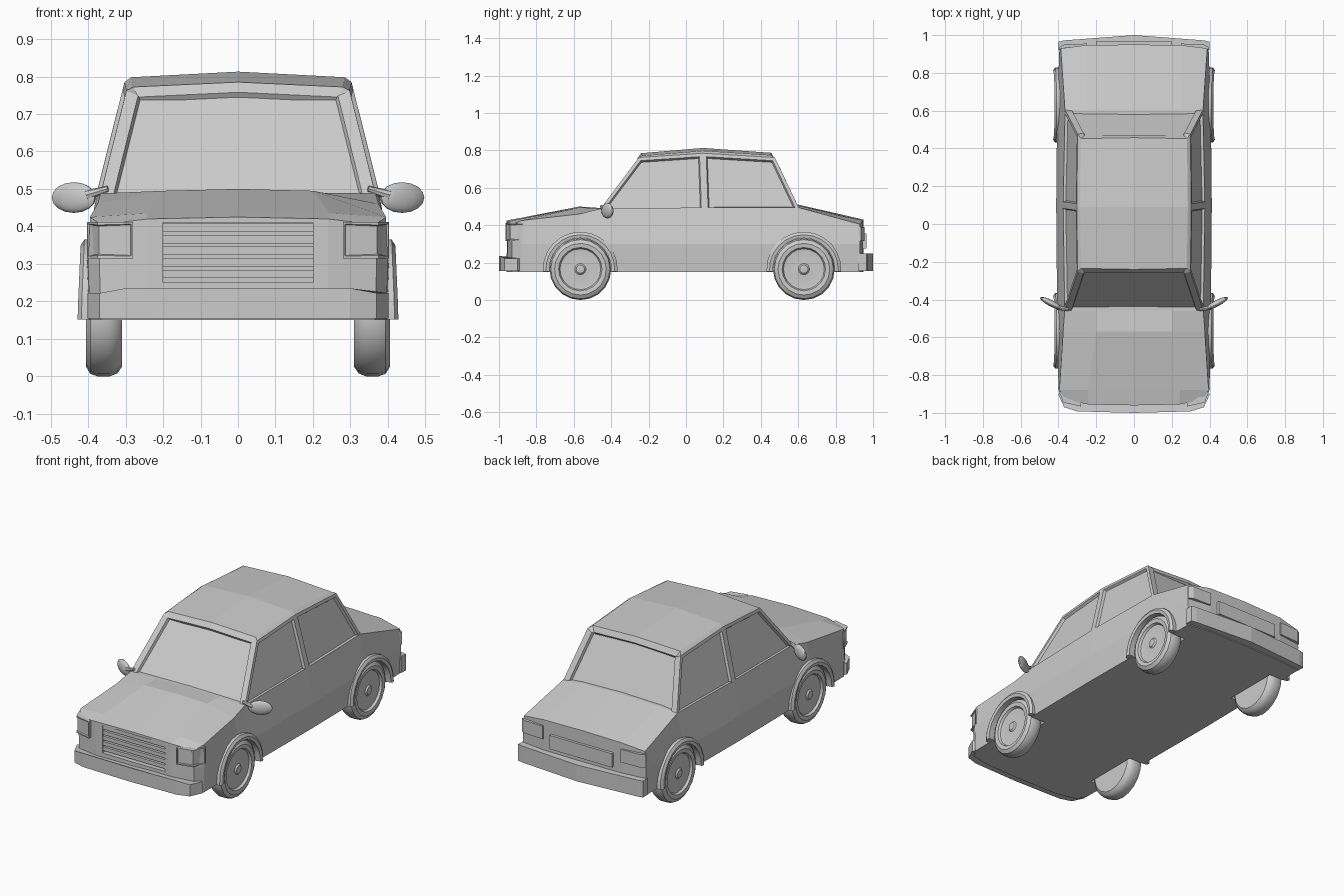
import bpy, bmesh
from math import sin, cos, pi, radians
from mathutils import Matrix, Vector

if "Cube" in bpy.data.objects:
    bpy.data.objects.remove(bpy.data.objects["Cube"])

AXLES = {"front": -0.565, "rear": 0.63}
WHEEL_Z = 0.165


def finish(name, bm, smooth=None):
    bmesh.ops.remove_doubles(bm, verts=bm.verts, dist=0.0002)
    bmesh.ops.recalc_face_normals(bm, faces=bm.faces)
    me = bpy.data.meshes.new(name)
    bm.to_mesh(me)
    bm.free()
    ob = bpy.data.objects.new(name, me)
    bpy.context.collection.objects.link(ob)
    if smooth:
        bpy.ops.object.select_all(action='DESELECT')
        ob.select_set(True)
        bpy.context.view_layer.objects.active = ob
        bpy.ops.object.shade_smooth_by_angle(angle=radians(smooth))
    return ob


def loft(bm, rings, closed=True):
    rows = [[bm.verts.new(p) for p in r] for r in rings]
    n = len(rows[0])
    for a, b in zip(rows, rows[1:]):
        for i in range(n if closed else n - 1):
            j = (i + 1) % n
            bm.faces.new((a[i], a[j], b[j], b[i]))
    return rows


def prism(bm, plan, z0, z1):
    rows = loft(bm, [[(x, y, z) for x, y in plan] for z in (z0, z1)])
    bm.faces.new(rows[0])
    bm.faces.new(rows[1])
    return bm


def box(name, x0, x1, y0, y1, z0, z1):
    return finish(name, prism(bmesh.new(), [(x0, y0), (x1, y0), (x1, y1), (x0, y1)], z0, z1))


def lathe_x(bm, profile, centre, side, n=20):
    rings = [[(side * x, centre[0] + r * cos(2 * pi * i / n), centre[1] + r * sin(2 * pi * i / n))
              for i in range(n)] for r, x in profile]
    rows = loft(bm, rings)
    bm.faces.new(rows[0])
    bm.faces.new(rows[-1])
    return bm


def cut(target, cutter):
    mod = target.modifiers.new("cut", 'BOOLEAN')
    mod.operation = 'DIFFERENCE'
    mod.solver = 'EXACT'
    mod.object = cutter
    bpy.context.view_layer.objects.active = target
    bpy.ops.object.modifier_apply(modifier=mod.name)
    bpy.data.objects.remove(cutter)


# lower body: y, bow, sill x, waist x, shoulder x/z, hood crease x/z, centre z
stations = [
    (-0.93, -0.03, .365, .37, .365, .405, .24, .42, .425),
    (-0.88, 0, .395, .40, .395, .425, .245, .435, .44),
    (-0.57, 0, .40, .405, .375, .46, .20, .495, .50),
    (-0.46, 0, .40, .407, .367, .488, .20, .49, .492),
    (0.10, 0, .405, .412, .375, .495, .20, .495, .495),
    (0.60, 0, .40, .407, .365, .495, .25, .505, .51),
    (0.93, 0.02, .39, .395, .388, .405, .25, .425, .43),
]
rings = []
for y, bow, wb, wm, xs, zs, xc, zc, zt in stations:
    yc, yb = y + bow, y + 0.85 * bow
    half = [(xc, yb, .15), (wb, y, .15), (wm, y, .30), (xs, y, zs), (xc, yb, zc)]
    rings.append([(0, yc, .15)] + half + [(0, yc, zt)] + [(-x, a, z) for x, a, z in reversed(half)])
bm = bmesh.new()
rows = loft(bm, rings)
for r in (rows[0], rows[-1]):
    for ids in ((0, 1, 5, 6), (1, 2, 3, 4, 5), (0, 6, 7, 11), (11, 7, 8, 9, 10)):
        bm.faces.new([r[i] for i in ids])
body = finish("body", bm)

# wheel wells and grille opening
for side in (1, -1):
    for end, y in AXLES.items():
        cut(body, finish("cutter", lathe_x(bmesh.new(), [(.168, .305), (.168, .5)], (y, WHEEL_Z), side, 24)))
cut(body, box("cutter", -.20, .20, -1.1, -.93, .25, .41))

# cabin with inset windows: sides, windscreen, rear window
bm = bmesh.new()
# belt (x, y, z), window top, roof edge, for front / door pillar / rear
frame = [
    ((.367, -.46, .485), (.298, -.252, .762), (.280, -.235, .772)),
    ((.377, .10, .49), (.303, .09, .785), (.285, .09, .798)),
    ((.365, .605, .49), (.298, .475, .762), (.280, .452, .775)),
]
ridge = [bm.verts.new(p) for p in ((0, -.24, .785), (0, .09, .813), (0, .457, .787))]
panes, ends = [], {}
for s in (1, -1):
    g = [[bm.verts.new((s * x, y, z)) for x, y, z in col] for col in frame]
    for a, b, ra, rb in zip(g, g[1:], ridge, ridge[1:]):
        panes.append(bm.faces.new((a[0], b[0], b[1], a[1])))
        bm.faces.new((a[1], b[1], b[2], a[2]))
        bm.faces.new((a[2], b[2], rb, ra))
    ends[s] = g
for k in (0, 2):
    R, L = ends[1][k], ends[-1][k]
    panes.append(bm.faces.new((L[0], R[0], R[1], R[2], ridge[k], L[2], L[1])))
bmesh.ops.recalc_face_normals(bm, faces=bm.faces)
for f in panes[:4]:
    bmesh.ops.inset_region(bm, faces=[f], thickness=.018, use_even_offset=True)
    bmesh.ops.inset_region(bm, faces=[f], thickness=.006, depth=-.014, use_even_offset=True)
for f in panes[4:]:
    bmesh.ops.inset_region(bm, faces=[f], thickness=.034, use_even_offset=True)
    bmesh.ops.inset_region(bm, faces=[f], thickness=.006, depth=-.014, use_even_offset=True)
finish("cabin", bm)

# grille bars
for i in range(5):
    z = .262 + i * .031
    box("grille_bar_%d" % i, -.20, .20, -.952, -.925, z, z + .022)

# bumpers
half = [(.30, -.992), (.37, -.97), (.402, -.90), (.38, -.88)]
plan = [(0, -1.0)] + half + [(-x, y) for x, y in reversed(half)]
bm = prism(bmesh.new(), plan, .155, .222)
for v in bm.verts:
    if v.co.z > .2 and abs(v.co.x) < .32:
        v.co.z = .235
finish("front_bumper", bm)
half = [(.37, .972), (.40, .965), (.40, .92)]
plan = [(0, 1.0)] + half + [(-x, y) for x, y in reversed(half)]
finish("rear_bumper", prism(bmesh.new(), plan, .155, .25))

# number plate panel
box("rear_panel", -.20, .20, .94, .965, .275, .355)

for side, tag in ((1, "right"), (-1, "left")):
    # headlight wrapping the corner
    plan = [(.28, -.966), (.375, -.945), (.403, -.87), (.36, -.86), (.28, -.90)]
    bm = prism(bmesh.new(), [(side * x, y) for x, y in plan], .315, .412)
    bmesh.ops.recalc_face_normals(bm, faces=bm.faces)
    front = [f for f in bm.faces if f.normal.y < -.2 and abs(f.normal.z) < .5]
    bmesh.ops.inset_region(bm, faces=front, thickness=.008)
    bmesh.ops.inset_region(bm, faces=front, thickness=.003, depth=-.006)
    finish(tag + "_headlight", bm)

    # tail light
    plan = [(.25, .955), (.37, .95), (.397, .935), (.38, .90), (.25, .90)]
    finish(tag + "_tail_light", prism(bmesh.new(), [(side * x, y) for x, y in plan], .315, .39))

    # door mirror: tilted flattened shell and short arm
    bm = bmesh.new()
    m = Matrix.Translation((.438, -.42, .477)) @ Matrix.Rotation(radians(27), 4, 'Z') \
        @ Matrix.Diagonal((.066, .017, .041, 1))
    bmesh.ops.create_uvsphere(bm, u_segments=14, v_segments=8, radius=1, matrix=m)
    d = Vector((.05, .01, -.015))
    m = Matrix.Translation((.375, -.447, .492)) @ d.to_track_quat('Z', 'Y').to_matrix().to_4x4()
    bmesh.ops.create_cone(bm, cap_ends=True, segments=8, radius1=.008, radius2=.014, depth=.06, matrix=m)
    for v in bm.verts:
        v.co.x *= side
    finish(tag + "_mirror", bm, 40)

    for end, y in AXLES.items():
        # wheel: tyre, rim and hub in one lathe
        profile = [(.04, .31), (.14, .31), (.157, .322), (.165, .342), (.165, .375), (.158, .394),
                   (.138, .406), (.116, .403), (.109, .39), (.10, .388), (.04, .394), (.03, .394),
                   (.022, .402), (.006, .404)]
        finish("%s_%s_wheel" % (end, tag), lathe_x(bmesh.new(), profile, (y, WHEEL_Z), side), 35)

        # wheel arch flare
        bm = bmesh.new()
        sec = [(.166, .385), (.166, .424), (.184, .428), (.20, .418), (.20, .385)]
        rings = []
        for i in range(13):
            a = radians(-4 + 188 * i / 12)
            rings.append([(side * (x - .008 * max(0, sin(a))), y + r * cos(a), WHEEL_Z + r * sin(a))
                          for r, x in sec])
        rows = loft(bm, rings)
        bm.faces.new(rows[0])
        bm.faces.new(rows[-1])
        finish("%s_%s_arch" % (end, tag), bm, 30)
